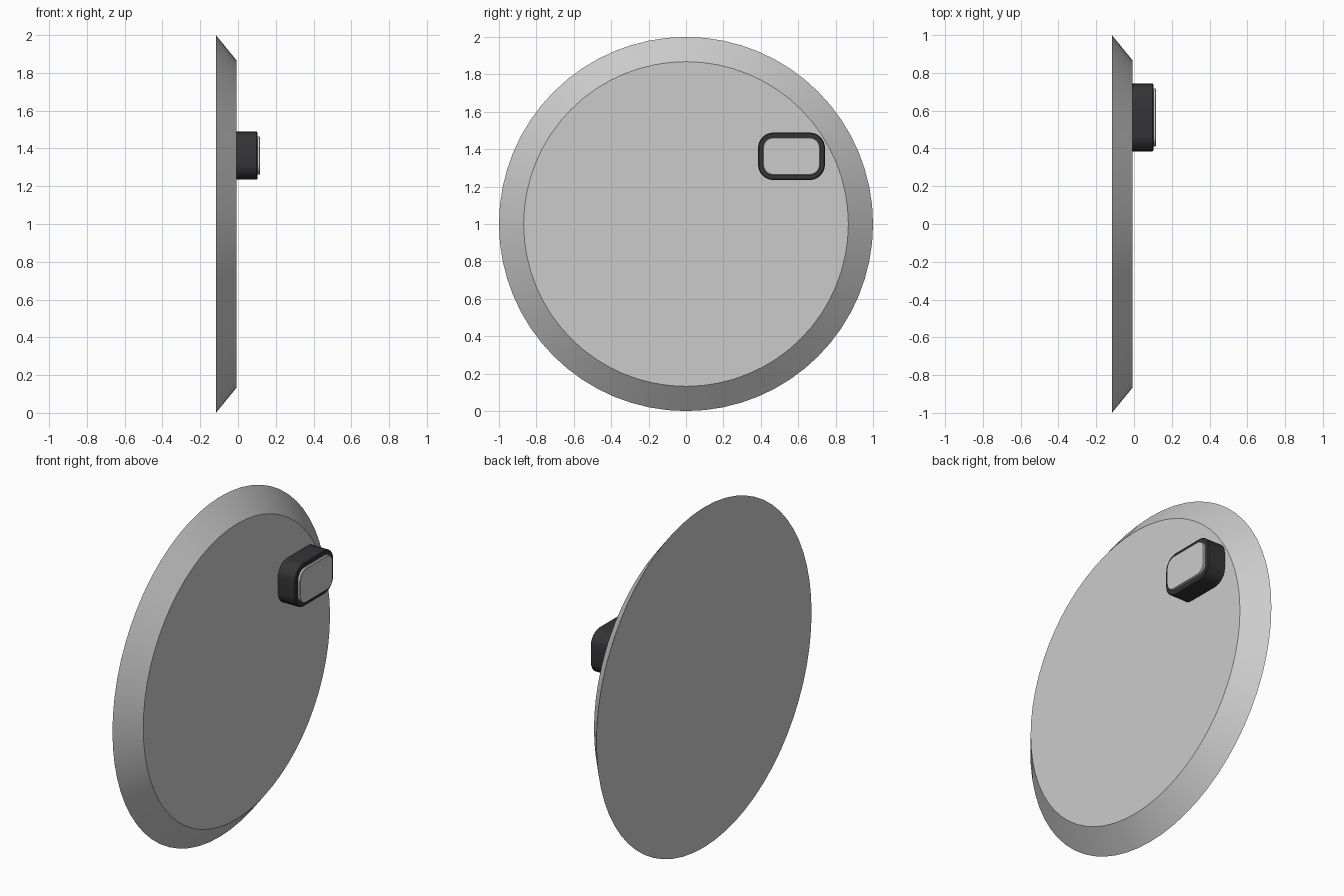
import bpy, bmesh, math

if "Cube" in bpy.data.objects:
    bpy.data.objects.remove(bpy.data.objects["Cube"])


def finish(name, bm, color=None):
    bmesh.ops.recalc_face_normals(bm, faces=bm.faces)
    mesh = bpy.data.meshes.new(name)
    bm.to_mesh(mesh)
    bm.free()
    ob = bpy.data.objects.new(name, mesh)
    bpy.context.collection.objects.link(ob)
    if color:
        mat = bpy.data.materials.new(name + "_material")
        mat.diffuse_color = color
        mat.use_nodes = True
        mat.node_tree.nodes["Principled BSDF"].inputs["Base Color"].default_value = mat.diffuse_color
        mesh.materials.append(mat)
    bpy.ops.object.select_all(action='DESELECT')
    ob.select_set(True)
    bpy.context.view_layer.objects.active = ob
    bpy.ops.object.shade_smooth_by_angle(angle=math.radians(30))
    return ob


def loft(name, rings, color=None):
    """Skin matching rings and cap both ends."""
    bm = bmesh.new()
    loops = [[bm.verts.new(p) for p in ring] for ring in rings]
    n = len(loops[0])
    for a, b in zip(loops, loops[1:]):
        for i in range(n):
            j = (i + 1) % n
            bm.faces.new((a[i], a[j], b[j], b[i]))
    bm.faces.new(loops[0])
    bm.faces.new(loops[-1])
    return finish(name, bm, color)


def circle(x, r, n=64):
    return [(x, r * math.cos(math.tau * i / n), 1 + r * math.sin(math.tau * i / n))
            for i in range(n)]


def rounded_rect(x, inset, steps=6):
    """Outline of the knob in the YZ plane, shrunk by inset."""
    cy, cz, hy, hz, r = 0.564, 1.362, 0.179, 0.127, 0.082
    pts = []
    for k, (sy, sz) in enumerate(((1, 1), (-1, 1), (-1, -1), (1, -1))):
        for i in range(steps + 1):
            a = math.pi / 2 * (k + i / steps)
            pts.append((x, cy + sy * (hy - r) + (r - inset) * math.cos(a),
                        cz + sz * (hz - r) + (r - inset) * math.sin(a)))
    return pts


# Disc with a wide bevelled rim
loft("bevelled_disc", [circle(-0.117, 1.0), circle(-0.009, 0.868)])

# Dark rounded block on the face
loft("button_housing",
     [rounded_rect(-0.009, 0), rounded_rect(0.099, 0), rounded_rect(0.103, 0.005)],
     (0.035, 0.035, 0.04, 1))

# Raised pad on the block
loft("button_pad",
     [rounded_rect(0.09, 0.026), rounded_rect(0.114, 0.026), rounded_rect(0.117, 0.030)])
